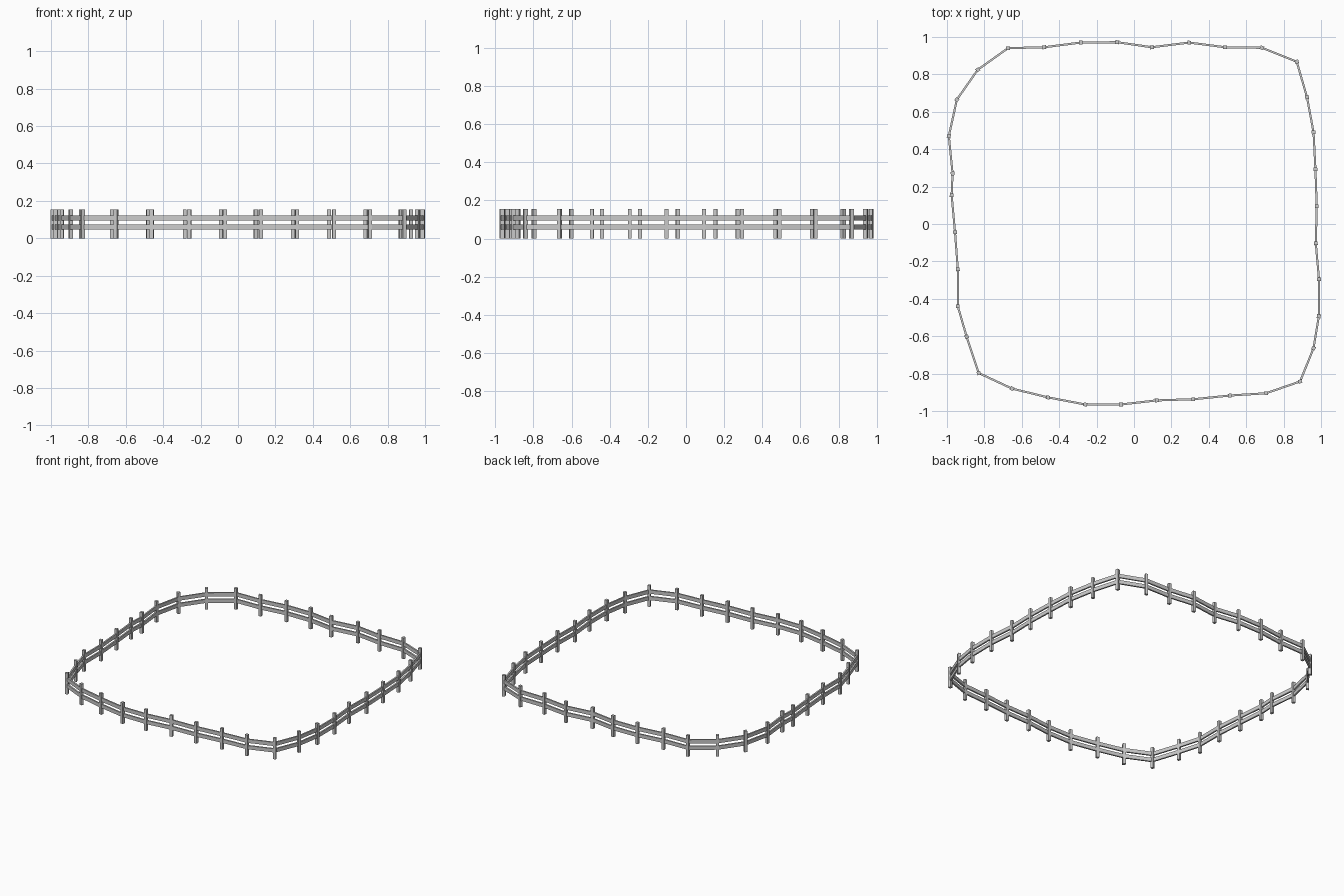
import bpy, math
from mathutils import Matrix, Vector

if "Cube" in bpy.data.objects:
    bpy.data.objects.remove(bpy.data.objects["Cube"])

# Post positions, clockwise from the back left corner
PTS = [Vector(p) for p in [
    (-.674, .94), (-.48, .945), (-.285, .97), (-.09, .972), (.095, .945), (.295, .97),
    (.487, .945), (.684, .942), (.87, .868), (.925, .678), (.96, .49), (.97, .293),
    (.977, .095), (.972, -.103), (.989, -.295), (.988, -.493), (.96, -.664), (.888, -.842),
    (.706, -.905), (.513, -.917), (.317, -.937), (.122, -.943), (-.07, -.965), (-.26, -.965),
    (-.46, -.927), (-.652, -.88), (-.83, -.797), (-.895, -.602), (-.942, -.44),
    (-.942, -.242), (-.957, -.043), (-.975, .154), (-.97, .27), (-.99, .47),
    (-.947, .665), (-.835, .825)]]
POST_W, POST_H = .02, .155
RAIL_T, RAIL_H = .011, .027


def box(name, center, size, angle):
    v = [(x, y, z) for x in (-.5, .5) for y in (-.5, .5) for z in (-.5, .5)]
    f = [(0, 1, 3, 2), (4, 6, 7, 5), (0, 4, 5, 1), (2, 3, 7, 6), (0, 2, 6, 4), (1, 5, 7, 3)]
    me = bpy.data.meshes.new(name)
    me.from_pydata(v, [], f)
    me.transform(Matrix.Diagonal((*size, 1)))
    ob = bpy.data.objects.new(name, me)
    ob.location = center
    ob.rotation_euler.z = angle
    bpy.context.collection.objects.link(ob)
    return ob


n = len(PTS)
for i, p in enumerate(PTS):
    q = PTS[(i + 1) % n]
    d = q - p
    angle = math.atan2(d.y, d.x)
    mid = (p + q) / 2
    # Square post turned along the fence line
    box("fence_post", (p.x, p.y, POST_H / 2), (POST_W, POST_W, POST_H), angle)
    # Two rails from this post to the next
    for name, z in (("lower_rail", .061), ("upper_rail", .108)):
        box(name, (mid.x, mid.y, z), (d.length, RAIL_T, RAIL_H), angle)
